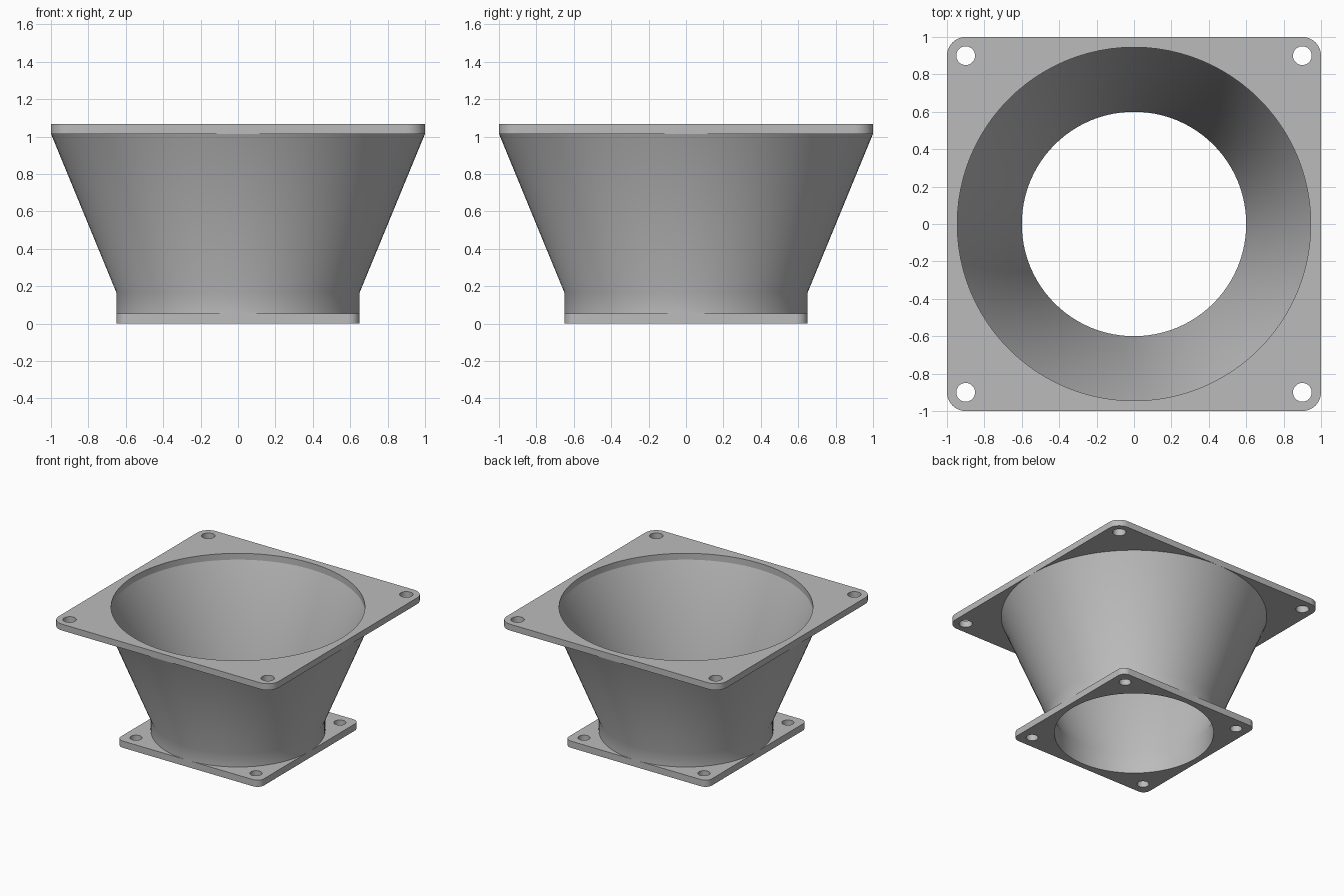
import bpy, bmesh, math

SEGMENTS = 96

cube = bpy.data.objects.get("Cube")
if cube:
    bpy.data.objects.remove(cube, do_unlink=True)

grey = bpy.data.materials.new("light grey")
grey.use_nodes = True
colour = (0.5, 0.5, 0.5, 1)
grey.diffuse_color = colour
grey.node_tree.nodes["Principled BSDF"].inputs["Base Color"].default_value = colour


def arc(cx, cy, r, start, sweep, n):
    return [(cx + r * math.cos(start + sweep * i / n),
             cy + r * math.sin(start + sweep * i / n)) for i in range(n + 1)]


def circle(cx, cy, r, n):
    return arc(cx, cy, r, 0, math.tau, n)[:-1]


def finish(name, bm):
    """Turn a bmesh into a smooth-shaded object with crisp edges."""
    bmesh.ops.remove_doubles(bm, verts=bm.verts, dist=0.0001)
    bmesh.ops.recalc_face_normals(bm, faces=bm.faces)
    mesh = bpy.data.meshes.new(name)
    bm.to_mesh(mesh)
    bm.free()
    mesh.materials.clear()
    mesh.materials.append(grey)
    obj = bpy.data.objects.new(name, mesh)
    bpy.context.collection.objects.link(obj)
    bpy.ops.object.select_all(action='DESELECT')
    obj.select_set(True)
    bpy.context.view_layer.objects.active = obj
    bpy.ops.object.shade_smooth_by_angle(angle=math.radians(30))


def flange(name, half, corner, bore, hole_at, hole_r, z0, z1):
    """Rounded square plate with a central bore and four bolt holes."""
    c = half - corner
    outline = []
    for k, (sx, sy) in enumerate([(1, 1), (-1, 1), (-1, -1), (1, -1)]):
        outline += arc(sx * c, sy * c, corner, k * math.pi / 2, math.pi / 2, 10)
    loops = [outline, circle(0, 0, bore, SEGMENTS)]
    loops += [circle(sx * hole_at, sy * hole_at, hole_r, 32)
              for sx in (-1, 1) for sy in (-1, 1)]

    curve = bpy.data.curves.new(name + "_outline", 'CURVE')
    curve.dimensions = '2D'
    curve.fill_mode = 'BOTH'
    curve.extrude = (z1 - z0) / 2
    for loop in loops:
        spline = curve.splines.new('POLY')
        spline.points.add(len(loop) - 1)
        for point, (x, y) in zip(spline.points, loop):
            point.co = (x, y, 0, 1)
        spline.use_cyclic_u = True
    helper = bpy.data.objects.new(name + "_outline", curve)
    bpy.context.collection.objects.link(helper)
    graph = bpy.context.evaluated_depsgraph_get()
    mesh = bpy.data.meshes.new_from_object(helper.evaluated_get(graph))
    bpy.data.objects.remove(helper, do_unlink=True)

    bm = bmesh.new()
    bm.from_mesh(mesh)
    bpy.data.meshes.remove(mesh)
    bmesh.ops.translate(bm, verts=bm.verts, vec=(0, 0, (z0 + z1) / 2))
    finish(name, bm)


def revolve(name, profile):
    """Spin a closed wall section around the z axis."""
    bm = bmesh.new()
    rings = [[bm.verts.new((x, y, z)) for x, y in circle(0, 0, r, SEGMENTS)]
             for r, z in profile]
    for a, b in zip(rings, rings[1:] + rings[:1]):
        for i in range(SEGMENTS):
            j = (i + 1) % SEGMENTS
            bm.faces.new((a[i], a[j], b[j], b[i]))
    finish(name, bm)


# Mounting plates
flange("bottom_flange", 0.65, 0.06, 0.6, 0.545, 0.045, 0, 0.055)
flange("top_flange", 1.0, 0.1, 0.945, 0.9, 0.05, 1.015, 1.067)

# Hollow funnel with a short straight collar
revolve("funnel_wall", [(0.65, 0.055), (0.65, 0.165), (1.0, 1.015),
                        (0.945, 1.015), (0.6, 0.165), (0.6, 0.055)])
